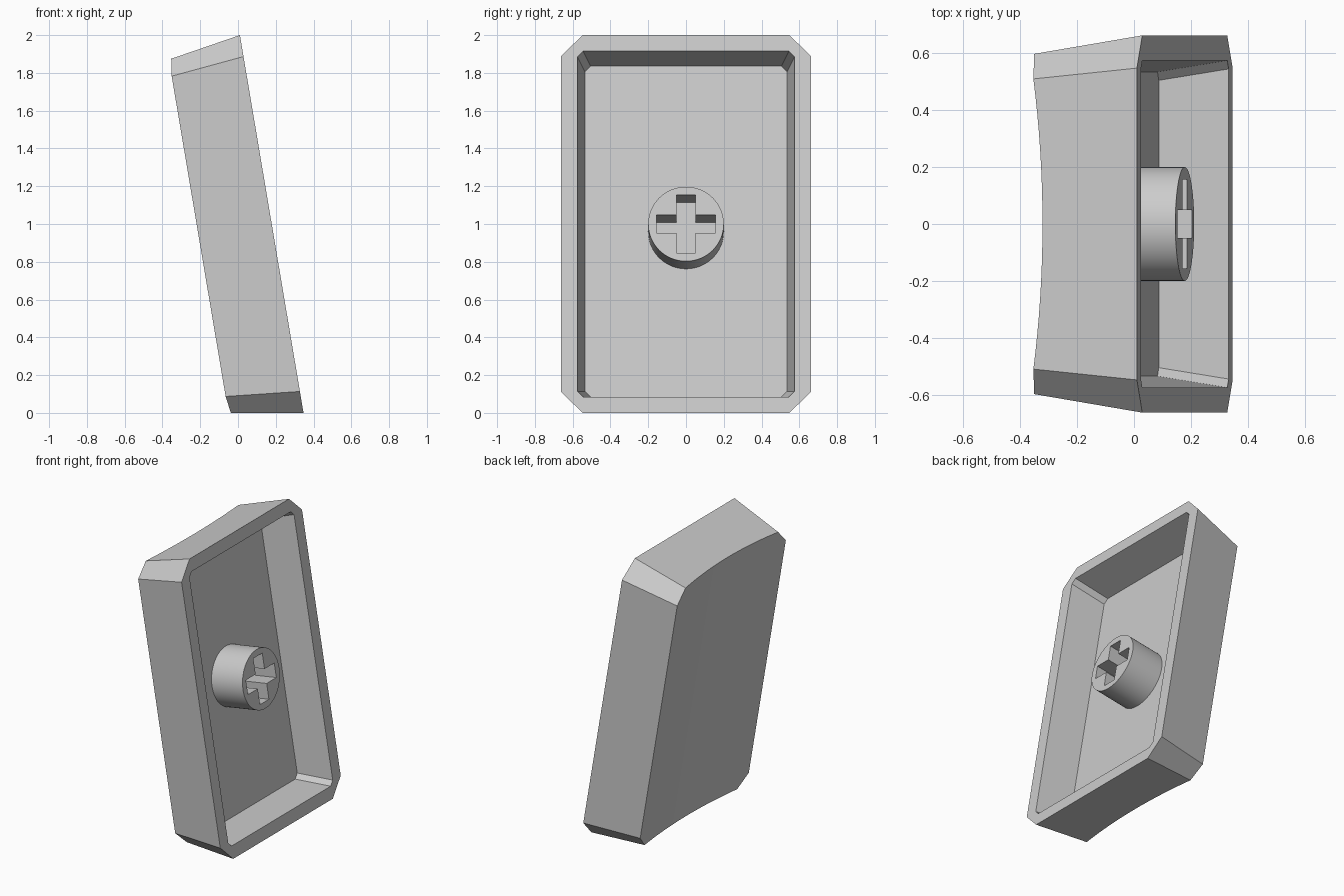
import bpy, bmesh, math
from mathutils import Matrix

old = bpy.data.objects.get("Cube")
if old:
    bpy.data.objects.remove(old, do_unlink=True)

GREY = (0.6, 0.6, 0.6, 1.0)
plastic = bpy.data.materials.new("light grey plastic")
plastic.use_nodes = True
plastic.diffuse_color = GREY
plastic.node_tree.nodes["Principled BSDF"].inputs["Base Color"].default_value = GREY

# Local axes: x is the open side, y the width, z the length; then tilted
TILT = Matrix.Translation((0.1785, 0, 1)) @ Matrix.Rotation(math.radians(-9.56), 4, 'Y')


def loft(name, first, last):
    """Closed solid between two matching rings of points."""
    bm = bmesh.new()
    a, b = ([bm.verts.new(p) for p in ring] for ring in (first, last))
    bm.faces.new(a)
    bm.faces.new(b)
    for i in range(len(a)):
        j = (i + 1) % len(a)
        bm.faces.new((a[i], a[j], b[j], b[i]))
    bmesh.ops.recalc_face_normals(bm, faces=bm.faces)
    mesh = bpy.data.meshes.new(name)
    bm.to_mesh(mesh)
    bm.free()
    mesh.materials.append(plastic)
    obj = bpy.data.objects.new(name, mesh)
    bpy.context.collection.objects.link(obj)
    obj.matrix_world = TILT
    return obj


def octagon(x, hy, hz, c):
    """Chamfered rectangle at depth x."""
    quarter = [(hy, hz - c), (hy - c, hz)]
    pts = quarter + [(-y, z) for y, z in reversed(quarter)]
    pts += [(-y, -z) for y, z in pts]
    return [(x, y, z) for y, z in pts]


def outer(x):
    """Outer wall section, narrowing away from the rim."""
    t = -x / 0.38
    return octagon(x, 0.663 - 0.063 * t, 1.014 - 0.063 * t, 0.115 - 0.025 * t)


def cavity(x):
    t = -x / 0.242
    return octagon(x, 0.575 - 0.04 * t, 0.928 - 0.04 * t, 0.03)


def cut(obj, cutter):
    cutter.hide_render = True
    mod = obj.modifiers.new("cut", 'BOOLEAN')
    mod.operation = 'DIFFERENCE'
    mod.solver = 'EXACT'
    mod.object = cutter
    bpy.context.view_layer.objects.active = obj
    bpy.ops.object.modifier_apply(modifier=mod.name)
    bpy.data.objects.remove(cutter, do_unlink=True)


# Shell: tapered block, hollowed from the open side
shell = loft("cap_shell", outer(0), outer(-0.45))
cut(shell, loft("cavity_cutter", cavity(0.05), cavity(-0.242)))

# Shallow cylindrical dish across the closed side
RADIUS, STEPS = 3.9, 24
arc = []
for i in range(STEPS + 1):
    a = 0.2 * (2 * i / STEPS - 1)
    arc.append((-0.346 - RADIUS * (1 - math.cos(a)), RADIUS * math.sin(a)))
arc += [(-0.8, 0.8), (-0.8, -0.8)]
cut(shell, loft("dish_cutter", *[[(x, y, z) for x, y in arc] for z in (-1.2, 1.2)]))

# Round stem with a cross-shaped socket
SIDES = 64
circle = [(0.2 * math.cos(math.tau * i / SIDES), 0.2 * math.sin(math.tau * i / SIDES))
          for i in range(SIDES)]
stem = loft("stem", *[[(x, y, z) for y, z in circle] for x in (-0.26, 0)])

L, W = 0.156, 0.049
arm = [(L, -W), (L, W), (W, W)]
cross = []
for turn in range(4):
    cross += arm
    arm = [(-z, y) for y, z in arm]
cut(stem, loft("socket_cutter", *[[(x, y, z) for y, z in cross] for x in (-0.3, 0.05)]))

# Smooth the dish and the stem wall, keep hard edges
bpy.ops.object.select_all(action='DESELECT')
for obj in (shell, stem):
    obj.select_set(True)
bpy.context.view_layer.objects.active = shell
bpy.ops.object.shade_smooth_by_angle(angle=math.radians(30))
